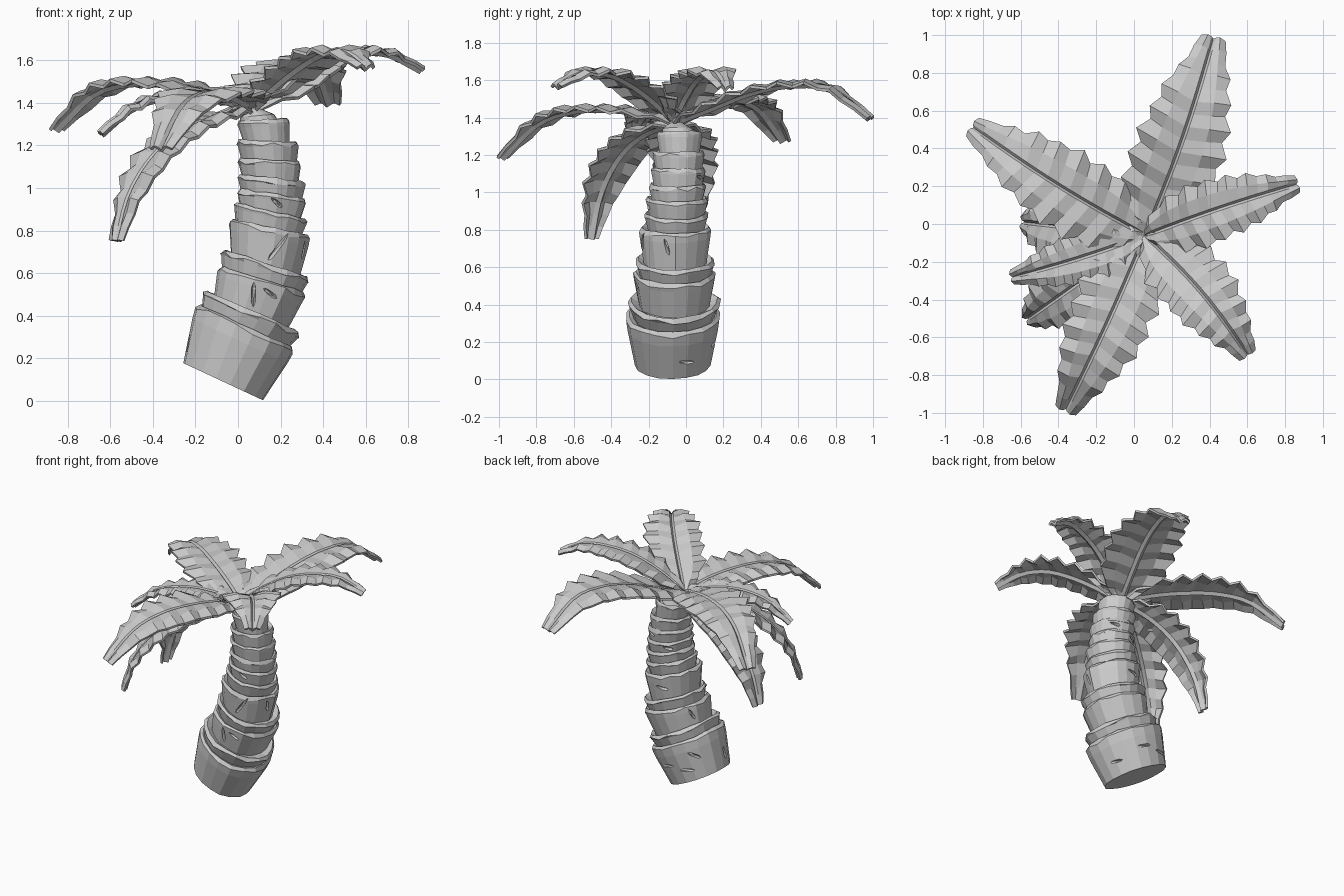
import bpy, bmesh, math, random
from mathutils import Vector, Matrix

rng = random.Random(4)
cube = bpy.data.objects.get("Cube")
if cube:
    bpy.data.objects.remove(cube, do_unlink=True)

grey = bpy.data.materials.new("plain_grey")
grey.use_nodes = True
shade = (0.6, 0.6, 0.6, 1)
grey.diffuse_color = shade
grey.node_tree.nodes["Principled BSDF"].inputs["Base Color"].default_value = shade


def make_object(name, bm):
    bmesh.ops.recalc_face_normals(bm, faces=bm.faces[:])
    mesh = bpy.data.meshes.new(name)
    bm.to_mesh(mesh)
    bm.free()
    mesh.materials.append(grey)
    obj = bpy.data.objects.new(name, mesh)
    bpy.context.collection.objects.link(obj)
    return obj


def loft(bm, loops):
    """Skin a list of closed point loops and cap both ends."""
    rows = [[bm.verts.new(p) for p in loop] for loop in loops]
    n = len(rows[0])
    for a, b in zip(rows, rows[1:]):
        for i in range(n):
            j = (i + 1) % n
            bm.faces.new((a[i], a[j], b[j], b[i]))
    bm.faces.new(rows[0][::-1])
    bm.faces.new(rows[-1])


SIDES = 18


def tilted_loop(centre, radius, tilt, wobble, jag=0.0, lift=0.0):
    turn = Matrix.Rotation(math.radians(tilt), 3, 'Y')
    pts = []
    for i in range(SIDES):
        a = math.tau * i / SIDES
        r = radius * wobble[i]
        pts.append(Vector(centre) + turn @ Vector(
            (r * math.cos(a), r * math.sin(a), lift - jag * rng.random())))
    return pts


# Trunk rings: top centre x, top centre z, top radius, tilt in degrees
ring_tops = [
    (0.035, 0.345, 0.258, 25), (0.065, 0.415, 0.25, 24), (0.115, 0.565, 0.22, 17),
    (0.13, 0.64, 0.215, 18), (0.145, 0.81, 0.193, 12), (0.155, 0.885, 0.175, 13),
    (0.16, 0.965, 0.165, 9), (0.158, 1.04, 0.157, 6), (0.15, 1.125, 0.15, 3),
    (0.14, 1.215, 0.143, 2), (0.12, 1.315, 0.122, -3),
]

# Crack cutters: ring number, angle, height fraction, lean, length
cracks = [
    (0, 190, 0.3, 10, 0.12), (0, 20, 0.35, 80, 0.13), (0, 75, 0.5, 85, 0.15),
    (0, 130, 0.6, 50, 0.12), (0, 110, 0.3, 75, 0.13), (2, 265, 0.5, 15, 0.16),
    (2, 285, 0.7, 70, 0.1), (2, 150, 0.6, 20, 0.1), (4, 285, 0.5, -25, 0.2),
    (4, 345, 0.6, 15, 0.12), (4, 100, 0.5, 70, 0.12), (6, 280, 0.6, 60, 0.08),
    (7, 120, 0.5, 70, 0.09), (8, 60, 0.5, 75, 0.09),
]

low = (-0.07, 0.09, 25)
for k, (x, z, r, tilt) in enumerate(ring_tops):
    y = -0.07 + 0.035 * k / (len(ring_tops) - 1)
    bottom, top = Vector((low[0], y, low[1])), Vector((x, y, z))
    low_r = 0.21 if k == 0 else r * 0.86
    wobble = [rng.uniform(0.97, 1.03) for _ in range(SIDES)]
    bm = bmesh.new()
    loft(bm, [
        tilted_loop(bottom, low_r, low[2], wobble, lift=0 if k == 0 else -0.025),
        tilted_loop(bottom.lerp(top, 0.75), low_r + (r - low_r) * 0.85, tilt, wobble),
        tilted_loop(top, r, tilt, wobble, jag=0.022),
        tilted_loop(top, r * 0.93, tilt, wobble, jag=0.008, lift=0.012),
        tilted_loop(top, r * 0.78, tilt, wobble, lift=-0.012),
    ])
    ring = make_object(f"trunk_ring_{k + 1}", bm)
    mine = [c for c in cracks if c[0] == k]
    if mine:
        cut = bmesh.new()
        for _, ang, h, lean, length in mine:
            place = (Matrix.Translation(bottom.lerp(top, h))
                     @ Matrix.Rotation(math.radians(tilt), 4, 'Y')
                     @ Matrix.Rotation(math.radians(ang), 4, 'Z')
                     @ Matrix.Translation((low_r + (r - low_r) * h + 0.005, 0, 0))
                     @ Matrix.Rotation(math.radians(lean), 4, 'X')
                     @ Matrix.Diagonal((0.028, 0.012, length / 2, 1)))
            bmesh.ops.create_icosphere(cut, subdivisions=1, radius=1, matrix=place)
        cutter = make_object(f"crack_cutter_{k + 1}", cut)
        cutter.hide_render = True
        mod = ring.modifiers.new("cracks", 'BOOLEAN')
        mod.operation = 'DIFFERENCE'
        mod.object = cutter
        mod.solver = 'EXACT'
        # Bake the cut and drop the helper
        bpy.context.view_layer.update()
        graph = bpy.context.evaluated_depsgraph_get()
        baked = bpy.data.meshes.new_from_object(ring.evaluated_get(graph))
        ring.modifiers.clear()
        ring.data = baked
        bpy.data.objects.remove(cutter, do_unlink=True)
    low = (x, z, tilt)

# Crown stub joining the trunk and the fronds
bm = bmesh.new()
even = [1.0] * SIDES
loft(bm, [tilted_loop((0.11, -0.035, 1.28), 0.1, -3, even),
          tilted_loop((0.09, -0.045, 1.34), 0.08, -5, even),
          tilted_loop((0.065, -0.055, 1.375), 0.03, -5, even)])
make_object("crown_stub", bm)


def along(points, t):
    """Smooth interpolation through evenly spaced points."""
    s = min(t, 0.9999) * (len(points) - 1)
    i = int(s)
    f = s - i
    p1, p2 = points[i], points[i + 1]
    p0 = points[i - 1] if i else p1 * 2 - p2
    p3 = points[i + 2] if i + 2 < len(points) else p2 * 2 - p1
    return 0.5 * (2 * p1 + (p2 - p0) * f + (2 * p0 - 5 * p1 + 4 * p2 - p3) * f * f
                  + (3 * p1 - p0 - 3 * p2 + p3) * f ** 3)


outline = [Vector((w, 0)) for w in (0.2, 0.8, 1.0, 1.02, 0.98, 0.87, 0.7, 0.47, 0.27)]


def frond(name, tip, heights, half_width, bow=0.0, ease=1.0, teeth=8):
    """Pleated leaf with a sunken midrib and stepped edges."""
    root = Vector((0.06, -0.06, 0))
    run = Vector((tip[0], tip[1], 0)) - root
    side = Vector((-run.y, run.x, 0)).normalized()
    n = len(heights) - 1
    spine = []
    for i, h in enumerate(heights):
        t = i / n
        p = root + run * (1 - (1 - t) ** ease) + side * bow * math.sin(math.pi * t)
        spine.append(Vector((p.x, p.y, h)))
    bm = bmesh.new()
    rows = []
    count = teeth * 2
    for i in range(count + 1):
        t = i / count
        p = along(spine, t)
        ahead = (along(spine, min(t + 0.02, 1)) - along(spine, max(t - 0.02, 0))).normalized()
        across = Vector((-ahead.y, ahead.x, 0)).normalized()
        up = ahead.cross(across)
        w = along(outline, t).x * half_width
        fade = min(1, 4 * (1 - t))
        pleat = (0.01 if i % 2 else -0.01) * fade
        tooth = 1 + (0.09 if i % 2 else -0.08) * fade
        rib = min(0.016, w * 0.3)
        row = []
        for s in (1, -1):
            reach = w * tooth * rng.uniform(0.95, 1.05)
            edge = p + across * s * reach + ahead * w * 0.2 * fade + up * (pleat * 1.2 + 0.002)
            mid = p + across * s * w * 0.55 + ahead * w * 0.11 * fade + up * (pleat + 0.018)
            inner = p + across * s * rib + up * 0.01
            row.append([edge, mid, inner])
        pts = row[0] + [p - up * 0.008] + row[1][::-1]
        rows.append([bm.verts.new(q) for q in pts])
    for a, b in zip(rows, rows[1:]):
        for j in range(len(a) - 1):
            bm.faces.new((a[j], b[j], b[j + 1], a[j + 1]))
    obj = make_object(name, bm)
    mod = obj.modifiers.new("thickness", 'SOLIDIFY')
    mod.thickness = 0.016
    mod.offset = 0


# Fronds: tip position, heights from root to tip, half width, sideways bow, easing
frond("frond_back", (0.42, 0.98), (1.37, 1.45, 1.53, 1.57, 1.55, 1.39), 0.225, -0.02)
frond("frond_left", (0.86, 0.21), (1.37, 1.5, 1.59, 1.63, 1.63, 1.55), 0.155, 0.01)
frond("frond_front_left", (0.6, -0.69), (1.37, 1.48, 1.57, 1.63, 1.63, 1.56), 0.18, 0.03)
frond("frond_front", (-0.36, -0.98), (1.37, 1.42, 1.44, 1.43, 1.36, 1.18), 0.205, 0.01)
frond("frond_back_right", (-0.85, 0.51), (1.37, 1.44, 1.48, 1.49, 1.44, 1.27), 0.205, 0.02)
frond("frond_right", (-0.64, -0.28), (1.37, 1.41, 1.43, 1.42, 1.37, 1.25), 0.13, 0.01)

# Two drooping fronds below the others
droop = (1.36, 1.325, 1.25, 1.13, 0.96, 0.75)
frond("frond_low_front", (-0.56, -0.5), droop, 0.155, ease=1.5)
frond("frond_low_right", (-0.58, 0.01), droop, 0.175, ease=1.5)
